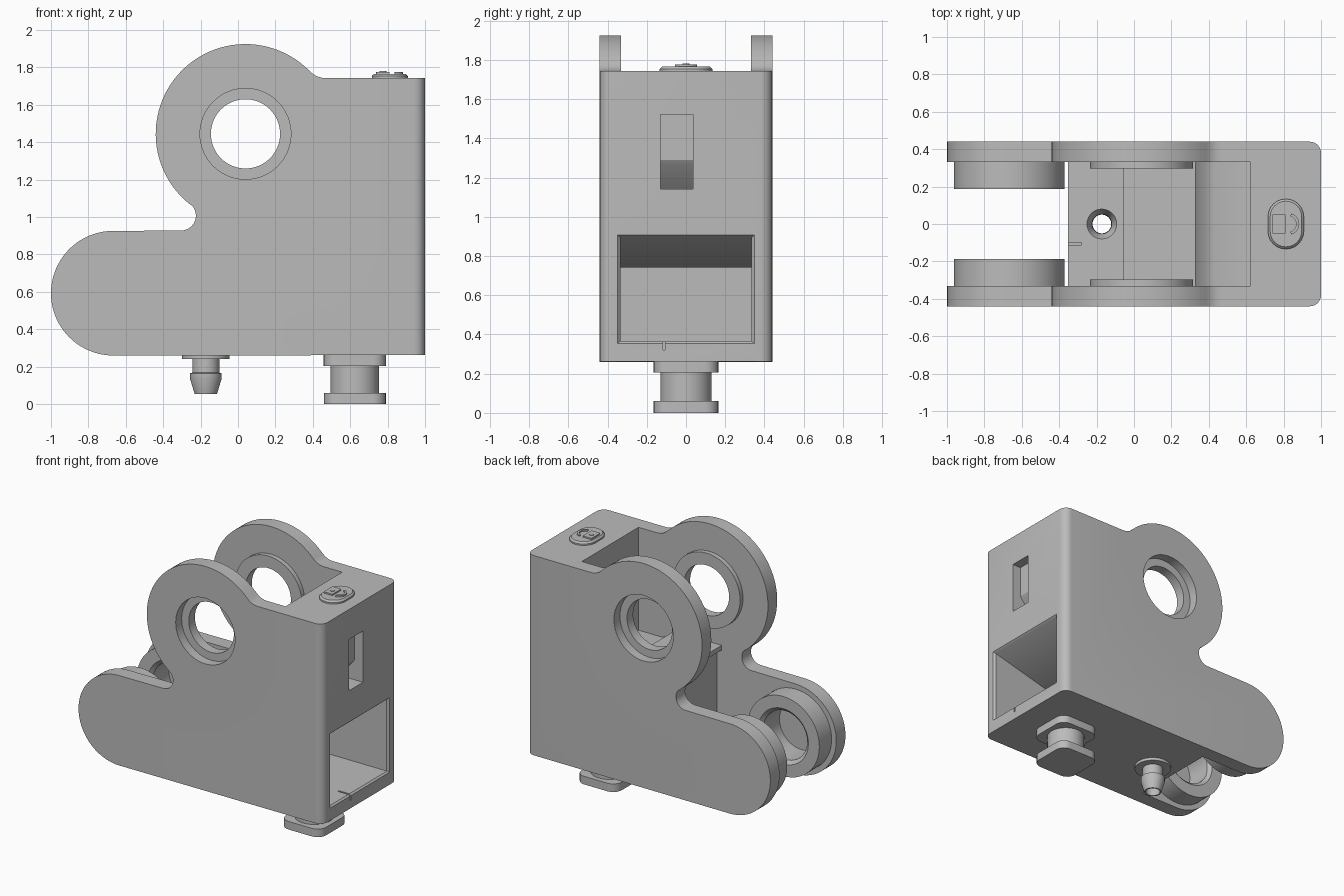
import bpy, bmesh, math
from math import cos, sin, radians, pi

if "Cube" in bpy.data.objects:
    bpy.data.objects.remove(bpy.data.objects["Cube"])

grey = bpy.data.materials.new("plain grey")
grey.diffuse_color = (0.5, 0.5, 0.5, 1)
grey.use_nodes = True
grey.node_tree.nodes["Principled BSDF"].inputs["Base Color"].default_value = grey.diffuse_color


def loft(name, loops, closed=False):
    """Skin a row of equal-length point loops; cap the ends or join them."""
    bm = bmesh.new()
    rows = [[bm.verts.new(p) for p in lp] for lp in loops]
    n = len(rows[0])
    pairs = list(zip(rows, rows[1:])) + ([(rows[-1], rows[0])] if closed else [])
    for a, b in pairs:
        for i in range(n):
            j = (i + 1) % n
            bm.faces.new((a[i], a[j], b[j], b[i]))
    if not closed:
        bm.faces.new(rows[0])
        bm.faces.new(rows[-1])
    bmesh.ops.recalc_face_normals(bm, faces=bm.faces)
    me = bpy.data.meshes.new(name)
    bm.to_mesh(me)
    bm.free()
    me.materials.append(grey)
    ob = bpy.data.objects.new(name, me)
    bpy.context.collection.objects.link(ob)
    return ob


def lathe(name, profile, cx, c2, axis="Z", closed=False, n=64):
    """Spin (radius, height) points round a Z axis at (cx, y) or Y axis at (cx, z)."""
    loops = []
    for r, h in profile:
        ring = [(cx + r * cos(2 * pi * i / n), c2 + r * sin(2 * pi * i / n)) for i in range(n)]
        loops.append([(u, v, h) if axis == "Z" else (u, h, v) for u, v in ring])
    return loft(name, loops, closed)


def prism_y(name, pts, y0, y1):
    return loft(name, [[(x, y, z) for x, z in pts] for y in (y0, y1)])


def round_rect(cx, cy, hx, hy, r, z, k=6):
    pts = []
    for q, (sx, sy) in enumerate(((1, 1), (-1, 1), (-1, -1), (1, -1))):
        for i in range(k + 1):
            a = radians(90 * q + 90 * i / k)
            pts.append((cx + sx * (hx - r) + r * cos(a), cy + sy * (hy - r) + r * sin(a), z))
    return pts


def slab(name, cx, cy, hx, hy, r, z0, z1, chamfer=0.0):
    loops = [round_rect(cx, cy, hx, hy, r, z0), round_rect(cx, cy, hx, hy, r, z1 - chamfer)]
    if chamfer:
        loops.append(round_rect(cx, cy, hx - chamfer, hy - chamfer, r - chamfer, z1))
    return loft(name, loops)


def arc(cx, cz, r, a0, a1, n):
    return [(cx + r * cos(radians(a0 + (a1 - a0) * i / n)),
             cz + r * sin(radians(a0 + (a1 - a0) * i / n))) for i in range(n + 1)]


EYE = (0.04, 1.445)     # upper eye centre (x, z)
FOOT = (-0.667, 0.593)  # lower lug centre (x, z)

# Housing: side outline with upper eye and lower lug
outline = [(1, 0.262), (1, 1.743)]
outline += arc(0.47, 1.86, 0.117, 270, 224, 8)
outline += arc(*EYE, 0.48, 44, 232, 48)[1:]
outline += arc(-0.305, 1.008, 0.08, 52, -90, 14)[1:]
outline += arc(*FOOT, 0.333, 90, 270, 40)
housing = prism_y("housing", outline, -0.44, 0.44)

# Rounded upright corners on the right end
bm = bmesh.new()
bm.from_mesh(housing.data)
edges = [e for e in bm.edges if all(v.co.x > 0.999 for v in e.verts)
         and abs(e.verts[0].co.y - e.verts[1].co.y) < 0.01]
bmesh.ops.bevel(bm, geom=edges, offset=0.06, segments=6, profile=0.5, affect='EDGES')
bm.to_mesh(housing.data)
bm.free()

# Cutters
cutters = [
    # space between the side plates, above the shelf and over the floor
    prism_y("gap_cutter", [(-1.1, 2.1), (0.622, 2.1), (0.622, 0.98), (0.43, 0.98), (0.38, 1.0),
                           (0.33, 1.05), (-0.06, 1.05), (-0.06, 1.015), (-0.02, 1.015),
                           (-0.02, 0.36), (-0.352, 0.36), (-0.352, 0.2), (-1.1, 0.2)], -0.332, 0.332),
    # lower bay with sloping roof
    prism_y("bay_cutter", [(1.1, 0.365), (1.1, 0.925), (0.4, 0.742), (0.03, 0.742),
                           (0.03, 0.365)], -0.334, 0.334),
    # latch slot
    prism_y("slot_cutter", [(1.1, 1.14), (1.1, 1.52), (0.93, 1.52), (0.93, 1.29),
                            (0.915, 1.265), (0.8, 1.142)], -0.13, 0.035),
    # flared lip of the bay
    loft("lip_cutter", [[(x, s * w, z) for s, z in ((-1, lo), (1, lo), (1, hi), (-1, hi))]
                        for x, w, lo, hi in ((1.01, 0.357, 0.345, 0.917),
                                             (0.98, 0.33, 0.372, 0.89))]),
    # thin groove in the floor
    prism_y("groove_cutter", [(-0.4, 0.32), (-0.28, 0.32), (-0.28, 0.4), (-0.4, 0.4)], -0.112, -0.1),
    prism_y("front_groove_cutter", [(0.9, 0.32), (1.1, 0.32), (1.1, 0.38), (0.9, 0.38)], -0.118, -0.106),
    # drain hole with funnel
    lathe("drain_cutter", [(0.052, 0.2), (0.052, 0.31), (0.085, 0.37)], -0.172, 0),
    # eye hole
    lathe("eye_cutter", [(0.185, -0.6), (0.185, 0.6)], *EYE, axis="Y"),
]
for s in (-1, 1):
    cutters.append(lathe("recess_cutter", [(0.243, s * 0.37), (0.243, s * 0.6)], *EYE, axis="Y"))
    cutters.append(lathe("lug_cutter", [(0.18, s * 0.1), (0.18, s * 0.4)], *FOOT, axis="Y"))

bpy.context.view_layer.objects.active = housing
for c in cutters:
    c.hide_render = True
    m = housing.modifiers.new("cut", 'BOOLEAN')
    m.operation, m.solver, m.object = 'DIFFERENCE', 'EXACT', c
    bpy.ops.object.modifier_apply(modifier=m.name)
for c in cutters:
    bpy.data.objects.remove(c)

# Inner collars round the eye holes, and hollow lug rollers
for s, side in ((-1, "front"), (1, "back")):
    lathe(side + "_eye_collar", [(0.185, s * 0.335), (0.275, s * 0.335), (0.275, s * 0.298),
                                 (0.185, s * 0.298)], *EYE, axis="Y", closed=True)
    lathe(side + "_lug_roller", [(0.18, s * 0.335), (0.295, s * 0.335), (0.295, s * 0.188),
                                 (0.205, s * 0.188), (0.18, s * 0.21)], *FOOT, axis="Y", closed=True)

# Barbed hose nozzle under the floor
lathe("nozzle", [(0.052, 0.265), (0.127, 0.265), (0.127, 0.24), (0.072, 0.24), (0.072, 0.168),
                 (0.084, 0.165), (0.084, 0.135), (0.06, 0.055), (0.05, 0.055)],
      -0.172, 0, closed=True)

# Mounting peg
slab("peg_upper_plate", 0.625, 0, 0.167, 0.165, 0.07, 0.205, 0.265)
lathe("peg_neck", [(0.13, 0.05), (0.13, 0.21)], 0.625, 0)
slab("peg_foot", 0.625, 0, 0.165, 0.165, 0.07, 0.0, 0.06)

# Oval push button with raised marks
slab("button_base", 0.812, 0, 0.096, 0.134, 0.095, 1.74, 1.766, 0.012)
slab("button_mark_block", 0.775, 0, 0.036, 0.052, 0.004, 1.76, 1.776)
lathe("button_mark_dot", [(0.018, 1.77), (0.018, 1.78)], 0.775, 0, n=24)
bow = arc(0.825, 0, 0.058, -75, 75, 14) + arc(0.825, 0, 0.042, 75, -75, 14)
loft("button_mark_bow", [[(x, y, z) for x, y in bow] for z in (1.76, 1.776)])

# Smooth curves, sharp edges
for ob in bpy.context.scene.objects:
    ob.select_set(True)
bpy.ops.object.shade_smooth_by_angle(angle=radians(30))
